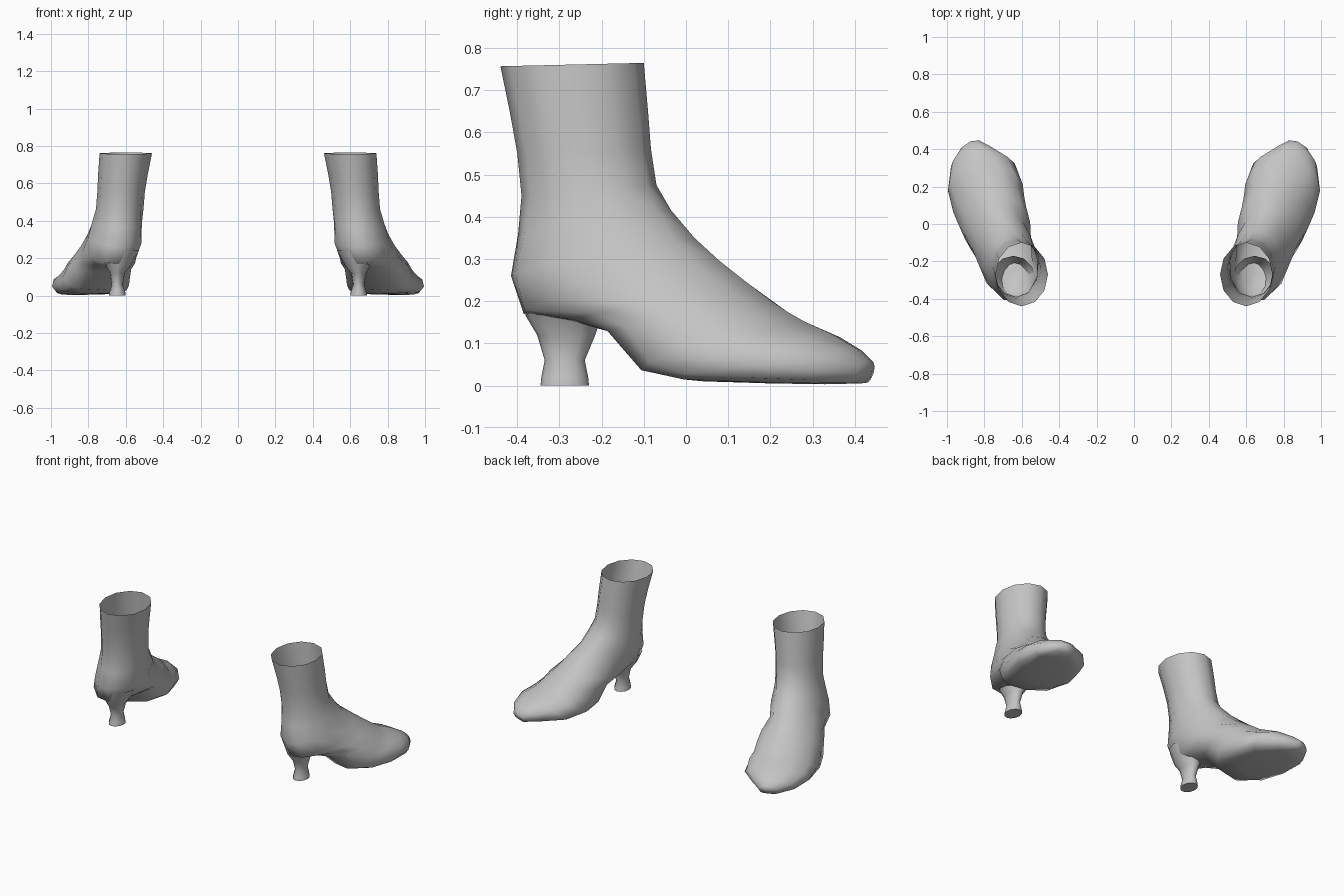
import bpy, bmesh, math
from mathutils import Vector

if "Cube" in bpy.data.objects:
    bpy.data.objects.remove(bpy.data.objects["Cube"])

leather = bpy.data.materials.new("grey_leather")
leather.use_nodes = True
GREY = (0.55, 0.55, 0.55, 1)
leather.diffuse_color = GREY
leather.node_tree.nodes["Principled BSDF"].inputs["Base Color"].default_value = GREY
leather.node_tree.nodes["Principled BSDF"].inputs["Roughness"].default_value = 0.7

SIDES = 12

# Boot sections, from the open top round to the toe:
# front point, back (or sole) point, half width, height share of the widest line
SECTIONS = [
    ((.60, -.10, .765), (.60, -.44, .757), .14, .5),
    ((.615, -.09, .65), (.615, -.418, .65), .133, .5),
    ((.625, -.083, .56), (.625, -.40, .55), .127, .5),
    ((.635, -.07, .475), (.63, -.39, .45), .127, .5),
    ((.67, -.035, .415), (.625, -.398, .36), .135, .5),
    ((.70, .02, .35), (.62, -.415, .26), .148, .5),
    ((.745, .08, .295), (.64, -.385, .17), .152, .5),
    ((.765, .15, .24), (.66, -.26, .15), .17, .5),
    ((.785, .21, .195), (.70, -.17, .125), .18, .5),
    ((.80, .24, .175), (.73, -.075, .03), .19, .45),
    ((.81, .28, .152), (.76, .04, .01), .2, .4),
    ((.845, .34, .125), (.80, .2, .005), .193, .36),
    ((.875, .40, .09), (.86, .33, .003), .122, .36),
    ((.875, .435, .06), (.875, .415, .005), .055, .45),
]

# Heel sections: height, y back, y front, x inner, x outer
HEEL = [
    (.24, -.40, -.17, .53, .76),
    (.165, -.38, -.20, .57, .71),
    (.12, -.353, -.215, .605, .685),
    (.06, -.335, -.24, .615, .675),
    (.02, -.343, -.232, .603, .687),
    (0, -.345, -.23, .60, .69),
]


def boot_rings():
    rings = []
    for i, (front, back, width, share) in enumerate(SECTIONS):
        front, back = Vector(front), Vector(back)
        turn = .39 * min(max((i - 3) / 3, 0), 1)
        across = Vector((math.cos(turn), -math.sin(turn), 0))
        flat = min(max((i - 7) / 3, 0), 1)      # flatten the sole under the foot
        ring = []
        for k in range(SIDES):
            a = math.tau * k / SIDES
            u, v = math.cos(a), math.sin(a)
            if v < 0:
                power = 1 - .45 * flat
                v = -abs(v) ** power
                u = math.copysign(abs(u) ** power, u) if abs(u) > .01 else 0
            t = share + v * (1 - share if v > 0 else share)
            ring.append(back.lerp(front, t) + across * width * u)
        rings.append(ring)
    return rings


def heel_rings():
    rings = []
    for z, y0, y1, x0, x1 in HEEL:
        ring = []
        for k in range(SIDES):
            a = math.tau * k / SIDES
            ring.append(Vector(((x0 + x1) / 2 + (x1 - x0) / 2 * math.cos(a),
                                (y0 + y1) / 2 + (y1 - y0) / 2 * math.sin(a), z)))
        rings.append(ring)
    return rings


def loft(name, rings, side, tip):
    """Skin the rings, close the far end on a tip point, leave the start open."""
    bm = bmesh.new()

    def vert(p):
        return bm.verts.new((p[0] * side, p[1], p[2]))

    def face(verts):
        bm.faces.new(verts if side > 0 else verts[::-1])

    loops = [[vert(p) for p in ring] for ring in rings]
    for upper, lower in zip(loops, loops[1:]):
        for k in range(SIDES):
            n = (k + 1) % SIDES
            face([upper[k], lower[k], lower[n], upper[n]])
    end = vert(tip)
    for k in range(SIDES):
        face([loops[-1][k], end, loops[-1][(k + 1) % SIDES]])
    mesh = bpy.data.meshes.new(name)
    bm.to_mesh(mesh)
    bm.free()
    mesh.materials.append(leather)
    obj = bpy.data.objects.new(name, mesh)
    bpy.context.collection.objects.link(obj)
    bpy.ops.object.select_all(action='DESELECT')
    obj.select_set(True)
    bpy.context.view_layer.objects.active = obj
    bpy.ops.object.shade_smooth_by_angle(angle=math.radians(60))


# Left and right boots, each with its heel
for label, side in (("left", 1), ("right", -1)):
    loft(label + "_boot", boot_rings(), side, (.875, .441, .035))
    loft(label + "_heel", heel_rings(), side, (.645, -.29, 0))
